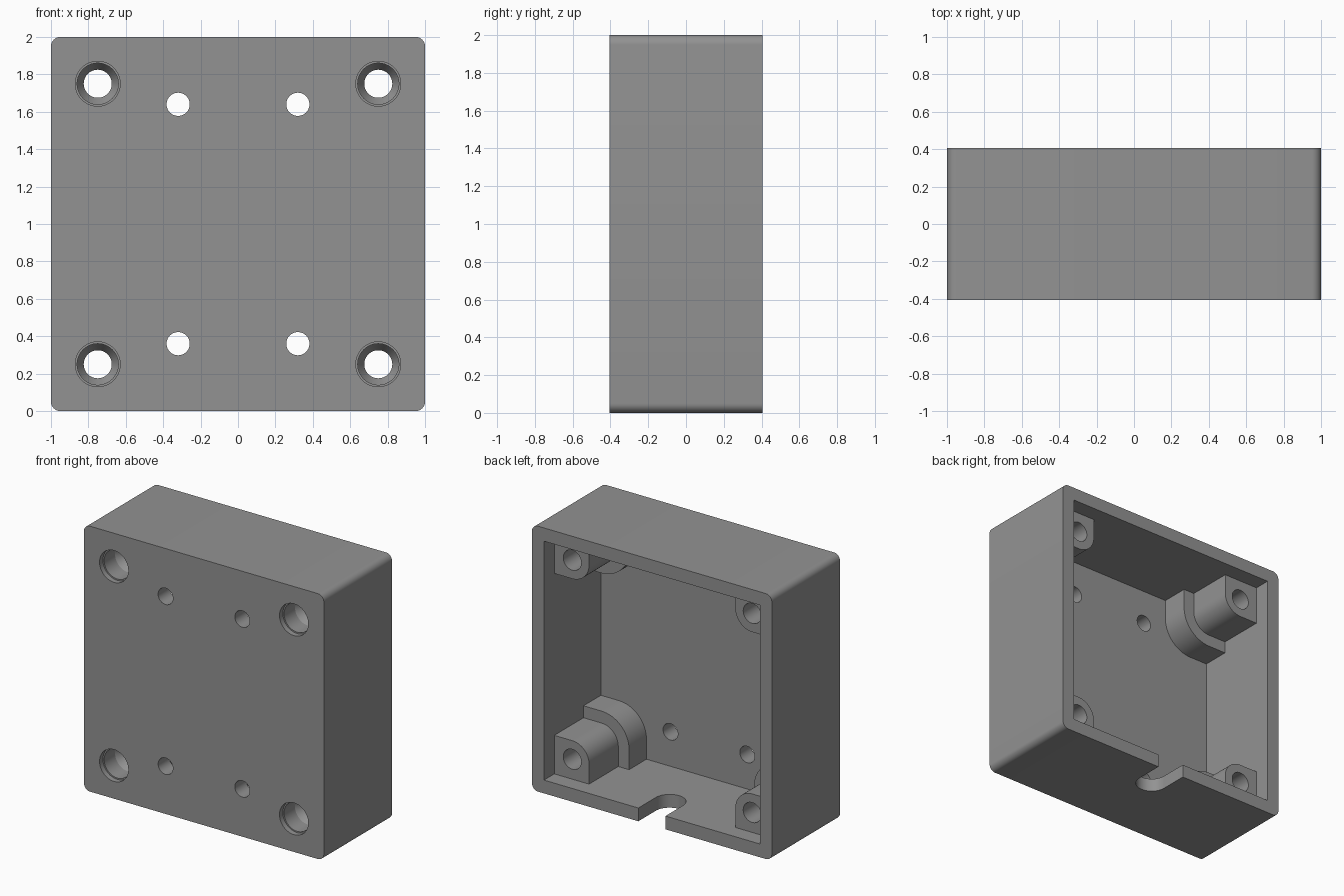
import bpy, bmesh, math

if "Cube" in bpy.data.objects:
    bpy.data.objects.remove(bpy.data.objects["Cube"])

H = 0.406          # half depth of the box
FLOOR = -0.272     # inner face of the front plate
WALL = 0.1
C = 0.75           # screw offset from the middle

grey = bpy.data.materials.new("mid grey")
grey.diffuse_color = (0.29, 0.29, 0.29, 1)
grey.use_nodes = True
grey.node_tree.nodes["Principled BSDF"].inputs["Base Color"].default_value = grey.diffuse_color


def arc(cx, cy, r, a0, a1, n):
    return [(cx + r * math.cos(math.radians(a0 + (a1 - a0) * i / n)),
             cy + r * math.sin(math.radians(a0 + (a1 - a0) * i / n))) for i in range(n + 1)]


def circle(cx, cy, r, n=48):
    return arc(cx, cy, r, 0, 360, n)[:-1]


def loft(name, sections, axis="y"):
    """Closed solid through matching outlines, each given as (points, position)."""
    bm = bmesh.new()
    rings = []
    for pts, t in sections:
        rings.append([bm.verts.new((a, t, b + 1) if axis == "y" else (a, b, t)) for a, b in pts])
    for r0, r1 in zip(rings, rings[1:]):
        for i in range(len(r0)):
            j = (i + 1) % len(r0)
            bm.faces.new((r0[i], r0[j], r1[j], r1[i]))
    bm.faces.new(rings[0])
    bm.faces.new(rings[-1])
    bmesh.ops.recalc_face_normals(bm, faces=bm.faces)
    me = bpy.data.meshes.new(name)
    bm.to_mesh(me)
    bm.free()
    me.materials.append(grey)
    ob = bpy.data.objects.new(name, me)
    bpy.context.collection.objects.link(ob)
    return ob


def combine(target, tool, operation):
    mod = target.modifiers.new("bool", "BOOLEAN")
    mod.operation, mod.solver, mod.object = operation, "EXACT", tool
    bpy.context.view_layer.objects.active = target
    bpy.ops.object.modifier_apply(modifier=mod.name)
    bpy.data.objects.remove(tool)


def boss_outline(sx, sz, r, edge):
    """Corner block whose inward corner is rounded around the screw axis."""
    pts = [(edge, edge), (edge, C - r)] + arc(C, C, r, 270, 180, 16) + [(C - r, edge)]
    return [(sx * a, sz * b) for a, b in pts]


# Outer shell with rounded corners
outline = []
for k, (sx, sz) in enumerate([(1, 1), (-1, 1), (-1, -1), (1, -1)]):
    outline += arc(sx * 0.95, sz * 0.95, 0.05, 90 * k, 90 * k + 90, 8)
box = loft("enclosure", [(outline, -H), (outline, H)])

# Cavity open at the back
i = 1 - WALL
inner = [(i, i), (-i, i), (-i, -i), (i, -i)]
combine(box, loft("cavity", [(inner, FLOOR), (inner, H + 0.2)]), "DIFFERENCE")

corners = [(sx, sz) for sx in (-1, 1) for sz in (-1, 1)]

# Stepped corner bosses
for sx, sz in corners:
    wide = boss_outline(sx, sz, 0.23, 0.95)
    slim = boss_outline(sx, sz, 0.14, 0.94)
    combine(box, loft("boss_base", [(wide, -0.34), (wide, -0.065)]), "UNION")
    combine(box, loft("boss_post", [(slim, -0.32), (slim, 0.283)]), "UNION")

# Recessed screw holes and plain mounting holes
for sx, sz in corners:
    steps = [(0.12, -H - 0.1), (0.12, -H + 0.04), (0.11, -H + 0.04),
             (0.11, -H + 0.17), (0.075, -H + 0.23), (0.075, H)]
    combine(box, loft("screw_hole", [(circle(sx * C, sz * C, r), y) for r, y in steps]), "DIFFERENCE")
    hole = circle(sx * 0.32, sz * 0.64, 0.062)
    combine(box, loft("mount_hole", [(hole, -H - 0.1), (hole, FLOOR + 0.1)]), "DIFFERENCE")

# Cable slot in the bottom wall
slot = [(0.113, H + 0.1)] + arc(0, H - 0.21, 0.113, 0, -180, 24) + [(-0.113, H + 0.1)]
combine(box, loft("cable_slot", [(slot, -0.1), (slot, WALL + 0.05)], "z"), "DIFFERENCE")

# Smooth the curved walls, keep edges crisp
bpy.ops.object.select_all(action="DESELECT")
box.select_set(True)
bpy.context.view_layer.objects.active = box
bpy.ops.object.shade_smooth_by_angle(angle=math.radians(25))
